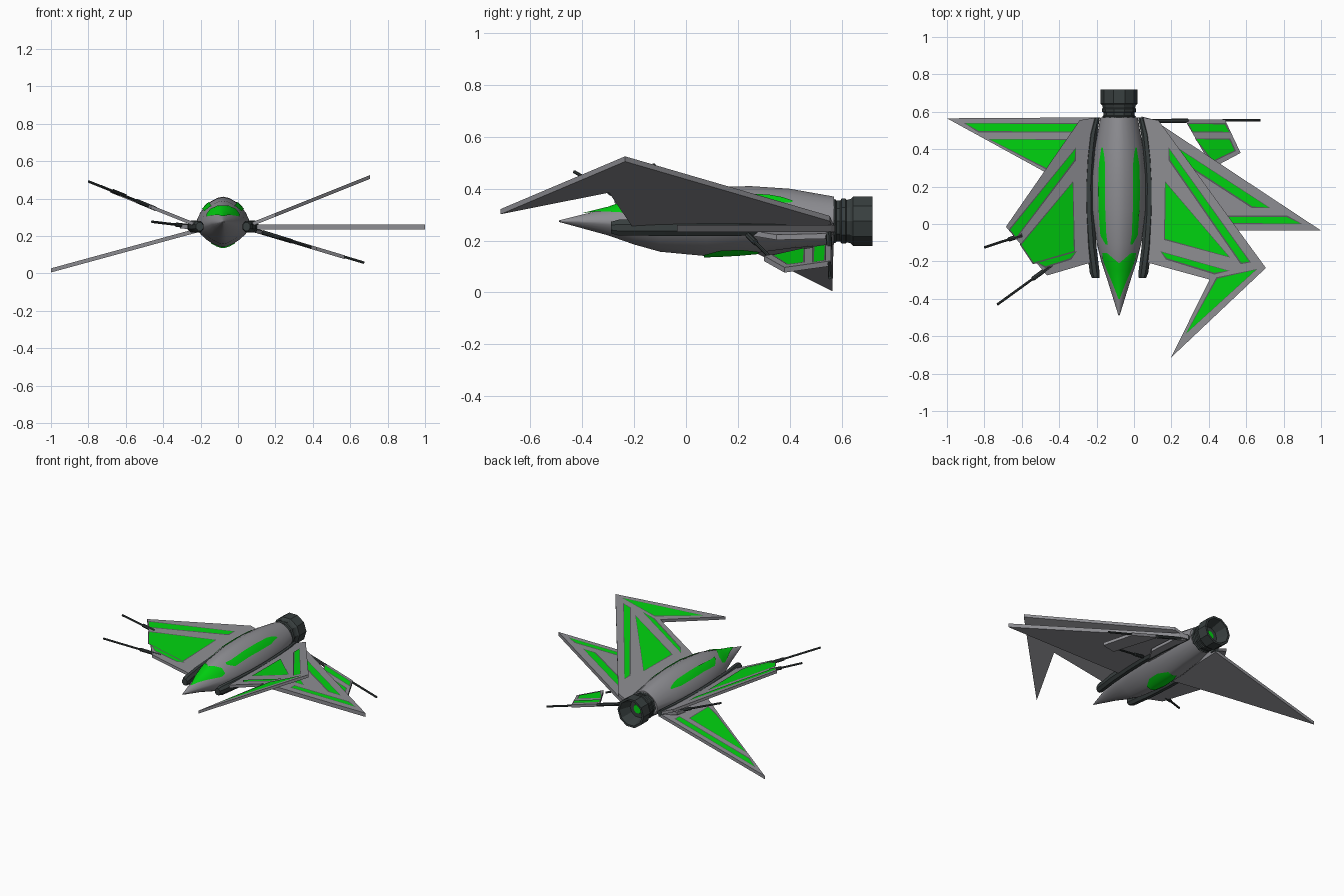
import bpy, bmesh, math
from mathutils import Vector

if "Cube" in bpy.data.objects:
    bpy.data.objects.remove(bpy.data.objects["Cube"])

CX = -0.08  # hull centre line


def mat(name, c):
    m = bpy.data.materials.new(name)
    m.diffuse_color = (*c, 1)
    m.use_nodes = True
    m.node_tree.nodes["Principled BSDF"].inputs["Base Color"].default_value = m.diffuse_color
    return m


GREY = mat("hull_grey", (0.27, 0.27, 0.29))
TRIM = mat("trim_grey", (0.10, 0.105, 0.11))
DARK = mat("dark_metal", (0.04, 0.05, 0.05))
GREEN = mat("panel_green", (0.0, 0.65, 0.005))


def finish(name, bm, mats, smooth=None, recalc=True):
    if recalc:
        bmesh.ops.recalc_face_normals(bm, faces=bm.faces[:])
    me = bpy.data.meshes.new(name)
    bm.to_mesh(me)
    bm.free()
    for m in mats:
        me.materials.append(m)
    ob = bpy.data.objects.new(name, me)
    bpy.context.collection.objects.link(ob)
    if smooth:
        bpy.ops.object.select_all(action='DESELECT')
        ob.select_set(True)
        bpy.context.view_layer.objects.active = ob
        bpy.ops.object.shade_smooth_by_angle(angle=math.radians(smooth))
    return ob


def loft(name, rings, mats, smooth=35, caps=True):
    bm = bmesh.new()
    vs = [[bm.verts.new(p) for p in r] for r in rings]
    n = len(vs[0])
    for a, b in zip(vs, vs[1:]):
        for i in range(n):
            bm.faces.new((a[i], a[(i + 1) % n], b[(i + 1) % n], b[i]))
    if caps:
        bm.faces.new(vs[0])
        bm.faces.new(vs[-1])
    return finish(name, bm, mats, smooth)


def rod(name, p, q, r=0.009):
    p, q = Vector(p), Vector(q)
    d = (q - p).normalized()
    u = d.cross(Vector((0, 0, 1))).normalized()
    w = d.cross(u)
    ang = [i * math.pi / 4 for i in range(8)]
    rings = []
    for t, k in ((0, 1.3), (0.35, 1.3), (0.36, 0.75), (1, 0.75)):
        rings.append([p.lerp(q, t) + (u * math.cos(a) + w * math.sin(a)) * r * k for a in ang])
    loft(name, rings, [DARK])


def wing(name, outline, x0, z0, slope, t, panels):
    """Flat sloped blade with framed panels on its upper face."""
    h = lambda x: z0 + slope * (x - x0)
    bm = bmesh.new()
    lo = [bm.verts.new((x, y, h(x) - t / 2)) for x, y in outline]
    hi = [bm.verts.new((x, y, h(x) + t / 2)) for x, y in outline]
    n = len(lo)
    bm.faces.new(lo)
    bm.faces.new(hi)
    for i in range(n):
        bm.faces.new((lo[i], lo[(i + 1) % n], hi[(i + 1) % n], hi[i]))
    finish(name, bm, [GREY])
    bm = bmesh.new()
    for pts in panels:
        f = bm.faces.new([bm.verts.new((x, y, h(x) + t / 2 + 0.003)) for x, y in pts])
        f.normal_update()
        if f.normal.z < 0:
            f.normal_flip()
        ring = bmesh.ops.inset_individual(bm, faces=[f], thickness=0.009)["faces"]
        f.material_index = 0
        for r in ring:
            r.material_index = 1
    if panels:
        finish(name + "_panels", bm, [GREEN, TRIM], recalc=False)
    else:
        bm.free()


# Hull stations: y, half width, top, middle, bottom
ST = [(-.49, .003, .278, .275, .272), (-.3, .062, .325, .27, .22), (-.2, .095, .36, .262, .185),
      (-.1, .12, .388, .258, .157), (.08, .145, .407, .255, .14), (.25, .145, .41, .255, .15),
      (.4, .13, .4, .26, .17), (.57, .1, .37, .275, .185)]


def station(y):
    for a, b in zip(ST, ST[1:]):
        if y <= b[0]:
            k = (y - a[0]) / (b[0] - a[0])
            return [p + (q - p) * k for p, q in zip(a, b)]
    return ST[-1]


N_TOP, N_BOT = 1.7, 1.5


def hull_ring(s):
    y, w, zt, zm, zb = s
    out = []
    for i in range(24):
        a = i * math.tau / 24
        c, d = math.cos(a), math.sin(a)
        e = 2 / (N_TOP if d >= 0 else N_BOT)
        x = math.copysign(abs(c) ** e, c) * w
        z = abs(d) ** e * ((zt - zm) if d >= 0 else (zb - zm))
        out.append((CX + x, y, zm + z))
    return out


loft("hull", [hull_ring(s) for s in ST], [GREY])


def hull_plate(name, rows, top=True):
    """Thin framed plate lying on the hull, mirrored; rows are y, inner, outer offset."""
    bm = bmesh.new()
    for side in (-1, 1):
        prev = None
        for y, xi, xo in rows:
            _, w, zt, zm, zb = station(y)
            cur = []
            for j in range(6):
                x = xi + (xo - xi) * j / 5
                n = N_TOP if top else N_BOT
                f = max(0, 1 - min(1, x / w) ** n) ** (1 / n)
                z = zm + f * ((zt if top else zb) - zm) + (0.006 if top else -0.006)
                cur.append(bm.verts.new((CX + side * x, y, z)))
            if prev:
                for j in range(5):
                    bm.faces.new((prev[j], prev[j + 1], cur[j + 1], cur[j]))
            prev = cur
    bmesh.ops.remove_doubles(bm, verts=bm.verts[:], dist=0.0005)
    bmesh.ops.recalc_face_normals(bm, faces=bm.faces[:])
    for f in bm.faces:
        if (f.normal.z > 0) != top:
            f.normal_flip()
    for f in bmesh.ops.inset_region(bm, faces=bm.faces[:], thickness=0.006)["faces"]:
        f.material_index = 1
    finish(name, bm, [GREEN, TRIM], 40, recalc=False)


# Canopy, back stripes and belly hatch
hull_plate("canopy", [(-.40, 0, .004), (-.35, 0, .022), (-.3, 0, .042), (-.25, 0, .064),
                      (-.21, 0, .08), (-.185, .03, .088), (-.155, .065, .09)])
hull_plate("back_stripe", [(-.11, .06, .072), (-.06, .068, .1), (.08, .074, .11), (.2, .075, .112),
                           (.32, .075, .108), (.37, .08, .1), (.41, .088, .094)])
hull_plate("belly_hatch", [(.07, 0, .035), (.13, 0, .065), (.21, 0, .065), (.28, 0, .035)], top=False)

# Dark side rails
for side, nm in ((-1, "left_rail"), (1, "right_rail")):
    rings = []
    for y, off, r in ((-.29, .125, .022), (-.26, .13, .03), (-.12, .148, .031), (.05, .16, .031),
                      (.2, .163, .031), (.35, .155, .029), (.48, .14, .025), (.57, .118, .018)):
        rings.append([(CX + side * off + r * .95 * math.cos(a), y, .25 + r * 1.1 * math.sin(a))
                      for a in [(i + .5) * math.pi / 4 for i in range(8)]])
    loft(nm, rings, [DARK])

# Engine nozzle with ringed neck and hollow end
prof = [(.55, .08), (.575, .09), (.58, .083), (.595, .083), (.6, .091), (.615, .091), (.62, .086),
        (.635, .09), (.645, .1), (.72, .1), (.72, .086), (.64, .06)]
loft("engine", [[(CX + r * math.cos(a), y, .275 + r * math.sin(a))
                 for a in [i * math.tau / 10 for i in range(10)]] for y, r in prof], [DARK], 25)
loft("engine_core", [[(CX + r * math.cos(a), y, .275 + r * math.sin(a))
                      for a in [i * math.tau / 10 for i in range(10)]]
                     for y, r in ((.635, .035), (.645, .03))], [GREEN], 25)

# Upper wings: right one whole with forward-swept tip, left one broken off
wing("upper_right_wing", [(.04, .57), (.13, .555), (.705, -.235), (.197, -.715), (.405, -.297), (.05, -.2)],
     .06, .257, .4, .02,
     [[(.185, .41), (.185, .34), (.57, -.215), (.625, -.205)],
      [(.165, .23), (.16, -.085), (.515, -.18)],
      [(.14, -.145), (.17, -.19), (.43, -.27), (.51, -.25)],
      [(.66, -.24), (.44, -.285), (.275, -.59)]])
wing("upper_left_wing", [(-.2, .57), (-.29, .555), (-.685, -.015), (-.465, -.275), (-.21, -.2)],
     -.22, .257, -.4, .02,
     [[(-.31, .41), (-.31, .34), (-.63, -.08), (-.67, -.03)],
      [(-.325, .23), (-.315, -.15), (-.54, -.215), (-.61, -.11)],
      [(-.305, -.145), (-.335, -.19), (-.475, -.235), (-.52, -.205)]])

# Middle wings: right one whole, left one only a stub
wing("middle_right_wing", [(.04, .575), (.1, .56), (1.0, -.035), (.06, -.035)], 0, .247, 0, .026,
     [[(.17, .45), (.19, .37), (.63, .085), (.73, .085)],
      [(.4, .045), (.82, .045), (.9, 0), (.4, 0)],
      [(.2, .29), (.2, .08), (.45, .08)]])
wing("middle_left_stub", [(-.19, .56), (-.29, .51), (-.31, .45), (-.25, .38), (-.2, .3)], -.2, .247, -.03, .022, [])

# Lower wings: left one whole, right one a broken fragment held by its barrel
wing("lower_left_wing", [(-.19, .57), (-1.0, .565), (-.48, .28), (-.2, .12)], -.26, .218, .273, .022,
     [[(-.91, .54), (-.29, .54), (-.29, .488), (-.83, .488)],
      [(-.78, .455), (-.34, .455), (-.34, .24), (-.42, .265)]])
wing("lower_right_fragment", [(.27, .56), (.485, .56), (.57, .38), (.42, .3)], .125, .22, -.3, .02,
     [[(.285, .54), (.49, .54), (.515, .488), (.31, .488)],
      [(.325, .458), (.515, .458), (.545, .39), (.42, .33)]])
wing("lower_right_stub", [(.04, .56), (.13, .55), (.15, .35), (.05, .2)], .04, .24, -.25, .02, [])

# Gun barrels
for nm, p, q in (("upper_left_rear_barrel", (-.6, -.06, .412), (-.8, -.125, .492)),
                 ("upper_left_front_barrel", (-.44, -.22, .345), (-.73, -.43, .465)),
                 ("middle_left_barrel", (-.26, .5, .252), (-.46, .27, .276)),
                 ("lower_right_rear_barrel", (.08, .55, .233), (.675, .555, .057)),
                 ("lower_right_front_barrel", (.13, .24, .22), (.39, .32, .14))):
    rod(nm, p, q)
